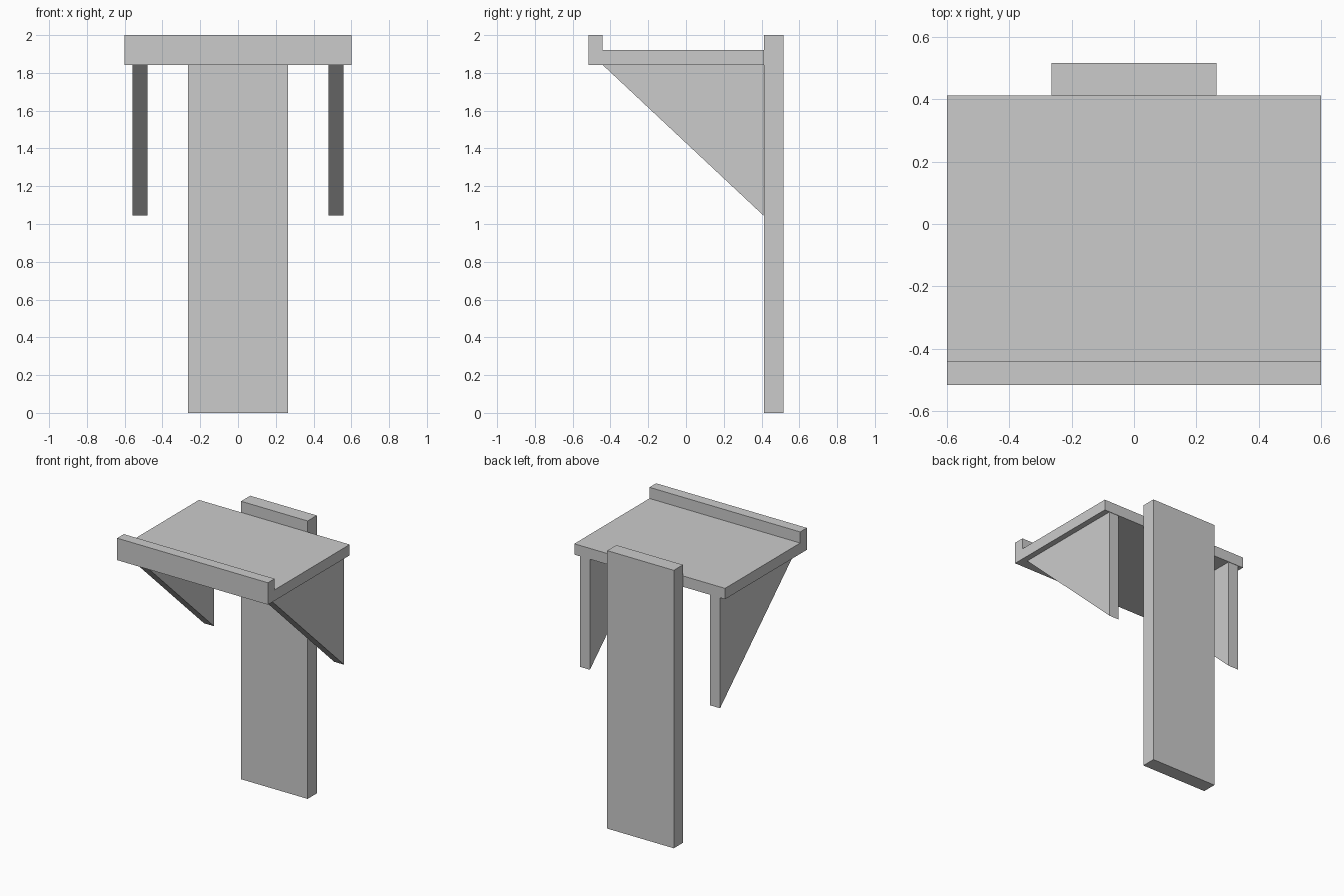
import bpy, bmesh

if "Cube" in bpy.data.objects:
    bpy.data.objects.remove(bpy.data.objects["Cube"])


def extrude_profile(name, profile, x0, x1):
    """Solid made from a (y, z) outline swept from x0 to x1."""
    bm = bmesh.new()
    face = bm.faces.new([bm.verts.new((x0, y, z)) for y, z in profile])
    swept = bmesh.ops.extrude_face_region(bm, geom=[face])["geom"]
    verts = [g for g in swept if isinstance(g, bmesh.types.BMVert)]
    bmesh.ops.translate(bm, verts=verts, vec=(x1 - x0, 0, 0))
    bmesh.ops.recalc_face_normals(bm, faces=bm.faces)
    mesh = bpy.data.meshes.new(name)
    bm.to_mesh(mesh)
    bm.free()
    obj = bpy.data.objects.new(name, mesh)
    bpy.context.collection.objects.link(obj)
    return obj


FRONT, BACK, POST_FRONT = -0.517, 0.517, 0.413
LIP_BACK = -0.441
UNDER, TOP = 1.842, 1.92

# Upright back post
extrude_profile("back_post", [(POST_FRONT, 0), (BACK, 0), (BACK, 2), (POST_FRONT, 2)],
                -0.265, 0.265)

# Shelf board with raised front lip
extrude_profile("shelf", [(FRONT, UNDER), (POST_FRONT, UNDER), (POST_FRONT, TOP),
                          (LIP_BACK, TOP), (LIP_BACK, 2), (FRONT, 2)], -0.6, 0.6)

# Triangular side brackets, mirrored across x
bracket = extrude_profile("side_brackets", [(LIP_BACK, UNDER), (0.41, 1.045), (0.41, UNDER)],
                          0.478, 0.558)
mirror = bracket.modifiers.new("Mirror", "MIRROR")
mirror.use_axis = (True, False, False)
